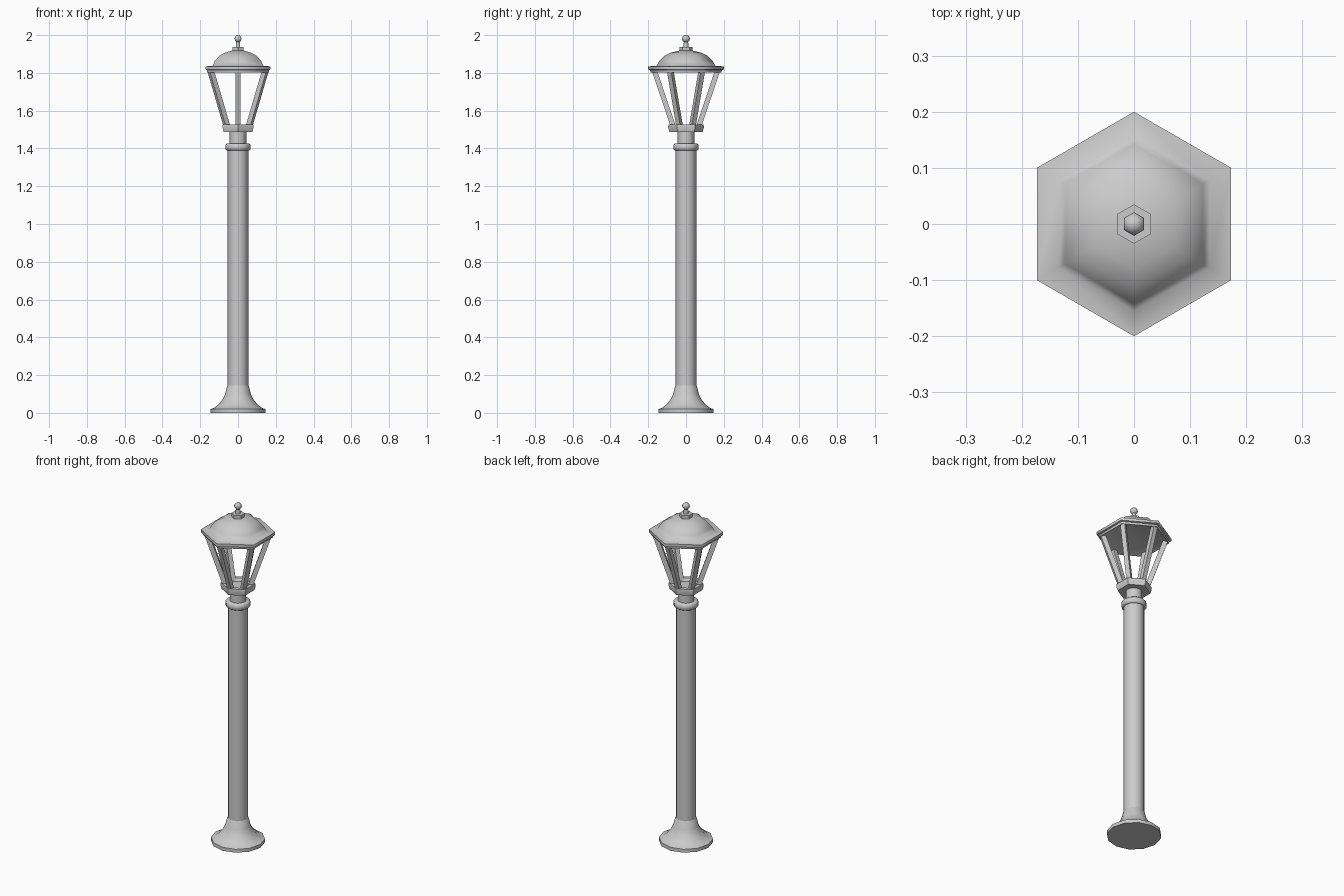
import bpy, bmesh, math
from mathutils import Vector

cube = bpy.data.objects.get("Cube")
if cube:
    bpy.data.objects.remove(cube, do_unlink=True)

grey = bpy.data.materials.new("light grey metal")
grey.use_nodes = True
COLOUR = (0.6, 0.6, 0.6, 1)
grey.diffuse_color = COLOUR
grey.node_tree.nodes["Principled BSDF"].inputs["Base Color"].default_value = COLOUR


def finish(name, bm, angle):
    bmesh.ops.recalc_face_normals(bm, faces=bm.faces)
    mesh = bpy.data.meshes.new(name)
    bm.to_mesh(mesh)
    bm.free()
    obj = bpy.data.objects.new(name, mesh)
    bpy.context.collection.objects.link(obj)
    mesh.materials.append(grey)
    bpy.ops.object.select_all(action='DESELECT')
    obj.select_set(True)
    bpy.context.view_layer.objects.active = obj
    bpy.ops.object.shade_smooth_by_angle(angle=math.radians(angle))
    return obj


def lathe(name, profile, sides, angle=40):
    """Revolve (radius, z) points with a corner on the y axis; cap both ends."""
    bm = bmesh.new()
    rings = []
    for r, z in profile:
        rings.append([bm.verts.new((r * math.sin(a), r * math.cos(a), z))
                      for a in (math.tau * i / sides for i in range(sides))])
    for low, high in zip(rings, rings[1:]):
        for i in range(sides):
            j = (i + 1) % sides
            bm.faces.new((low[i], low[j], high[j], high[i]))
    bm.faces.new(rings[0])
    bm.faces.new(rings[-1])
    return finish(name, bm, angle)


# Flared foot, post, collar and neck
lathe("foot", [(0.145, 0), (0.145, 0.02), (0.128, 0.026), (0.104, 0.044), (0.083, 0.07),
               (0.068, 0.1), (0.058, 0.14), (0.05, 0.15)], 12)
lathe("post", [(0.055, 0.13), (0.055, 1.40)], 12)
lathe("collar", [(0.06, 1.39), (0.067, 1.396), (0.067, 1.42), (0.06, 1.426)], 12, 60)
lathe("neck", [(0.044, 1.42), (0.044, 1.50)], 12)

# Lantern tray with a raised lip
lathe("lantern_tray", [(0.088, 1.488), (0.095, 1.512), (0.093, 1.526), (0.07, 1.526),
                       (0.06, 1.51)], 6, 50)

# Six leaning corner bars
for i in range(6):
    a = math.tau * i / 6
    out = Vector((math.sin(a), math.cos(a), 0))
    side = Vector((math.cos(a), -math.sin(a), 0))
    bm = bmesh.new()
    rings = []
    for r, z in ((0.067, 1.515), (0.170, 1.82)):
        rings.append([bm.verts.new(out * (r + u * 0.014) + side * (v * 0.0125) + Vector((0, 0, z)))
                      for u, v in ((-1, -1), (1, -1), (1, 1), (-1, 1))])
    for k in range(4):
        m = (k + 1) % 4
        bm.faces.new((rings[0][k], rings[0][m], rings[1][m], rings[1][k]))
    bm.faces.new(rings[0])
    bm.faces.new(rings[1])
    finish(f"corner_bar_{i + 1}", bm, 30)

# Six sided roof with a stepped rim
lathe("roof", [(0.15, 1.815), (0.188, 1.803), (0.19, 1.815), (0.2, 1.818), (0.2, 1.834),
               (0.155, 1.838), (0.142, 1.862), (0.115, 1.89), (0.08, 1.907), (0.035, 1.918)], 6, 62)

# Finial: hexagonal plate, stem and ball
lathe("finial_plate", [(0.035, 1.91), (0.035, 1.938)], 6)
lathe("finial_stem", [(0.014, 1.93), (0.011, 1.972)], 6, 70)
lathe("finial_ball", [(0.008, 1.962), (0.018, 1.97), (0.021, 1.981), (0.018, 1.992),
                      (0.008, 2.0)], 6, 70)
